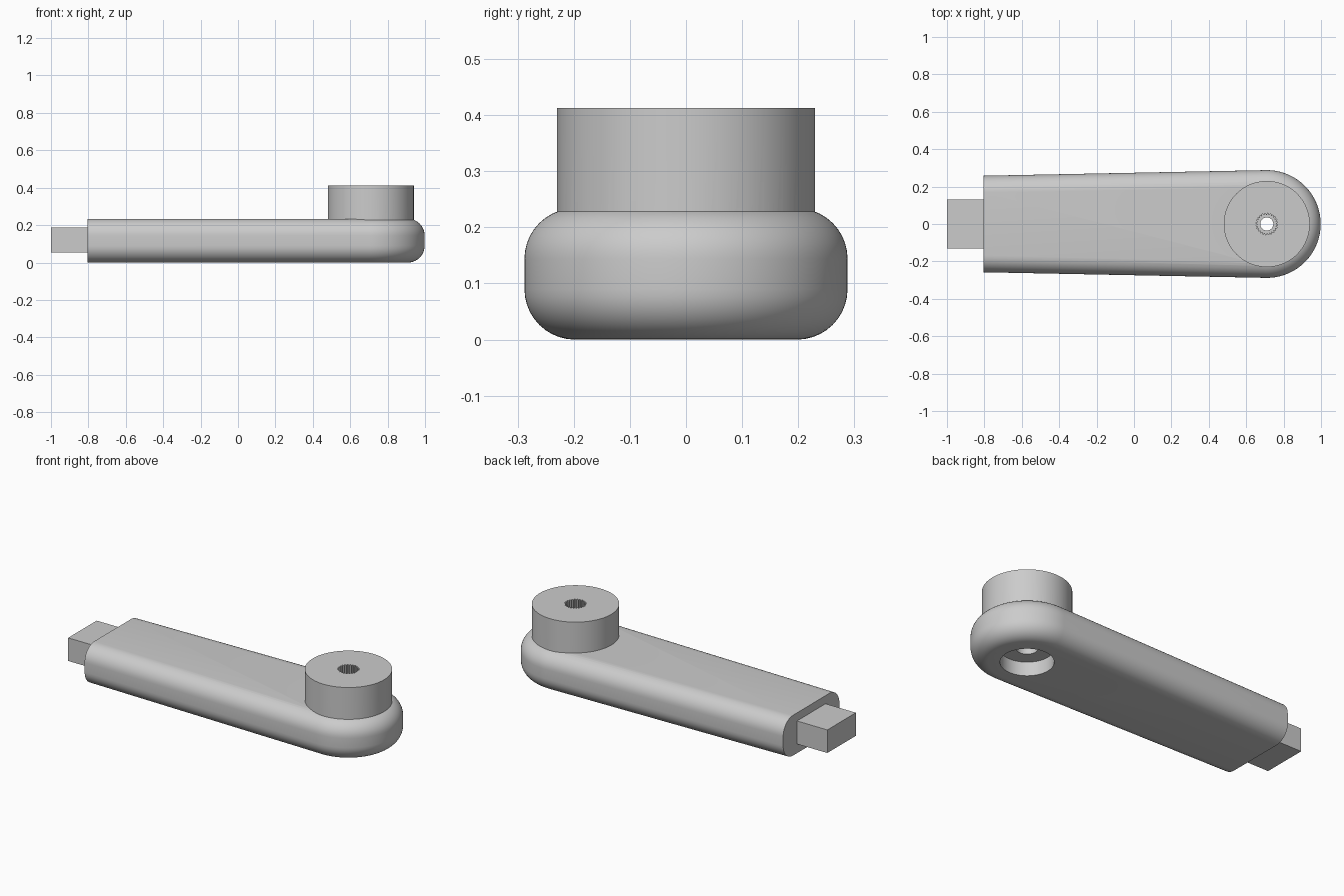
import bpy, bmesh, math

if "Cube" in bpy.data.objects:
    bpy.data.objects.remove(bpy.data.objects["Cube"])

HUB_X, END_X = 0.71, -0.805
HUB_R, END_HALF = 0.288, 0.258
HEIGHT, FILLET = 0.234, 0.09

grey = bpy.data.materials.new("grey plastic")
grey.diffuse_color = (0.6, 0.6, 0.6, 1)
grey.use_nodes = True
grey.node_tree.nodes["Principled BSDF"].inputs["Base Color"].default_value = grey.diffuse_color


def loft(name, rings):
    """Closed solid through a stack of equally long vertex rings."""
    bm = bmesh.new()
    loops = [[bm.verts.new(p) for p in ring] for ring in rings]
    n = len(loops[0])
    for a, b in zip(loops, loops[1:]):
        for i in range(n):
            j = (i + 1) % n
            bm.faces.new((a[i], a[j], b[j], b[i]))
    bm.faces.new(loops[0][::-1])
    bm.faces.new(loops[-1])
    bmesh.ops.recalc_face_normals(bm, faces=bm.faces)
    mesh = bpy.data.meshes.new(name)
    bm.to_mesh(mesh)
    bm.free()
    mesh.materials.append(grey)
    obj = bpy.data.objects.new(name, mesh)
    bpy.context.collection.objects.link(obj)
    return obj


def arm_outline(inset, z, steps=64):
    """Tapered bar with a square end and a round hub end."""
    tilt = math.asin((HUB_R - END_HALF) / (HUB_X - END_X))
    sweep = math.pi / 2 + tilt
    r = HUB_R - inset
    pts = [(END_X, -(END_HALF - inset), z)]
    for i in range(steps + 1):
        a = -sweep + 2 * sweep * i / steps
        pts.append((HUB_X + r * math.cos(a), r * math.sin(a), z))
    pts.append((END_X, END_HALF - inset, z))
    return pts


def hub_ring(r, z, tooth=0.0, n=96):
    """Circle round the hub axis, with optional spline teeth."""
    out = []
    for i in range(n):
        a = 2 * math.pi * i / n
        rr = r - (tooth if i % 4 < 2 else 0)
        out.append((HUB_X + rr * math.cos(a), rr * math.sin(a), z))
    return out


def boolean(target, tool, operation):
    mod = target.modifiers.new(operation.lower(), 'BOOLEAN')
    mod.object, mod.operation, mod.solver = tool, operation, 'EXACT'
    bpy.context.view_layer.objects.active = target
    bpy.ops.object.modifier_apply(modifier=mod.name)
    bpy.data.objects.remove(tool)


# Arm with rounded long edges
section = []
for i in range(11):
    a = math.pi / 2 * i / 10
    section.append((FILLET * (1 - math.sin(a)), FILLET * (1 - math.cos(a))))
section += [(inset, HEIGHT - z) for inset, z in reversed(section)]
arm = loft("crank_arm", [arm_outline(inset, z) for inset, z in section])

# Raised boss on the hub
boss = loft("boss", [hub_ring(0.23, 0.1), hub_ring(0.23, 0.413)])
boolean(arm, boss, 'UNION')

# Screw recess, through hole and splined socket
hole = loft("hole_cutter", [
    hub_ring(0.138, -0.05), hub_ring(0.138, 0.08),
    hub_ring(0.056, 0.08), hub_ring(0.056, 0.16),
    hub_ring(0.035, 0.16), hub_ring(0.035, 0.2),
    hub_ring(0.058, 0.2, 0.009), hub_ring(0.058, 0.5, 0.009)])
boolean(arm, hole, 'DIFFERENCE')

bpy.ops.object.select_all(action='DESELECT')
arm.select_set(True)
bpy.context.view_layer.objects.active = arm
bpy.ops.object.shade_smooth_by_angle(angle=math.radians(30))

# Square tang at the free end
loft("end_tang", [[(x, y, z) for x, y in
                   ((-1, -0.131), (-0.78, -0.131), (-0.78, 0.131), (-1, 0.131))]
                  for z in (0.053, 0.187)])
